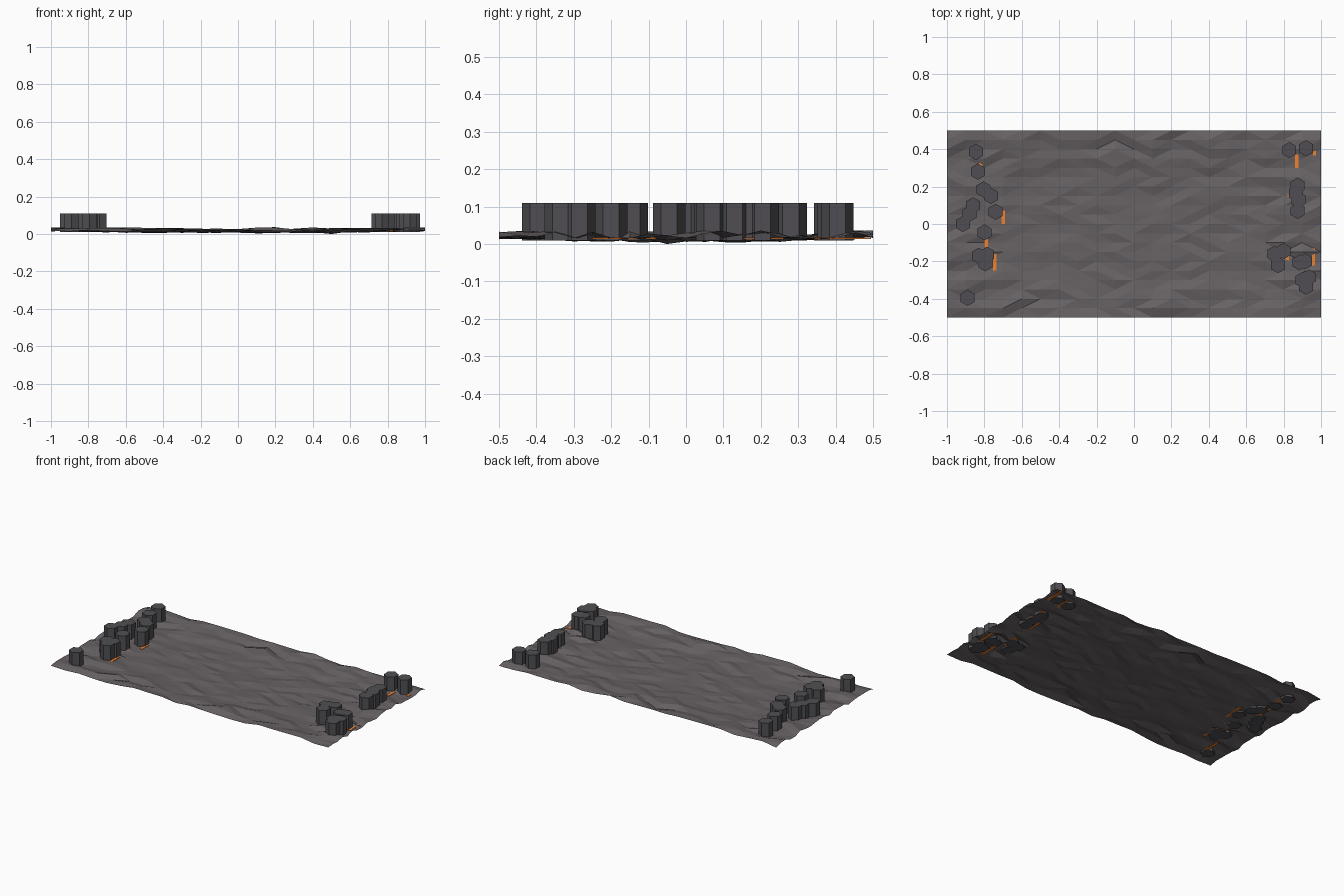
import bpy, bmesh, random
from math import pi
from mathutils import Vector, noise

if "Cube" in bpy.data.objects:
    bpy.data.objects.remove(bpy.data.objects["Cube"])

random.seed(4)

def material(name, rgb):
    m = bpy.data.materials.new(name)
    m.diffuse_color = (*rgb, 1)
    m.use_nodes = True
    m.node_tree.nodes["Principled BSDF"].inputs["Base Color"].default_value = m.diffuse_color
    return m

rock = material("ground_rock", (0.135, 0.12, 0.125))
basalt = material("column_basalt", (0.08, 0.076, 0.084))
glow = material("lava_glow", (0.85, 0.22, 0.03))

def finish(name, bm, mat):
    me = bpy.data.meshes.new(name)
    bm.to_mesh(me)
    bm.free()
    me.materials.append(mat)
    ob = bpy.data.objects.new(name, me)
    bpy.context.collection.objects.link(ob)
    return ob

# Uneven ground sheet: calm in the middle, rougher and higher at the rim
bm = bmesh.new()
bmesh.ops.create_grid(bm, x_segments=20, y_segments=20, size=1)
for v in bm.verts:
    v.co.y *= 0.5
    rim = max((abs(v.co.x) - 0.6) / 0.4, (abs(v.co.y) - 0.25) / 0.25, 0)
    rim = min(rim * 1.4, 1)
    bump = random.uniform(-1, 1)
    swell = noise.noise(Vector((v.co.x * 3, v.co.y * 5, 2)))
    z = 0.011 + 0.013 * rim + (0.006 + 0.006 * rim) * bump + 0.004 * swell
    v.co.z = min(max(z, 0.003), 0.04)
min(bm.verts, key=lambda v: v.co.z).co.z = 0
bmesh.ops.triangulate(bm, faces=bm.faces[:])
finish("ground", bm, rock)

# Hexagonal columns clustered at both ends
left = [(-.845, .385), (-.835, .28), (-.805, .185), (-.765, .15), (-.86, .10),
        (-.88, .055), (-.915, 0), (-.74, .065), (-.80, -.045),
        (-.83, -.17), (-.785, -.165), (-.795, -.21), (-.89, -.395)]
right = [(.83, .395), (.92, .405), (.875, .205), (.865, .165), (.88, .13),
         (.875, .07), (.75, -.16), (.80, -.145), (.77, -.22),
         (.885, -.205), (.915, -.2), (.935, -.285), (.9, -.3), (.92, -.335)]
for i, (x, y) in enumerate(left + right):
    bpy.ops.mesh.primitive_cylinder_add(vertices=6, radius=0.043, depth=0.10,
                                        location=(x, y, 0.06))
    ob = bpy.context.object
    ob.name = f"basalt_column_{i + 1}"
    ob.data.materials.append(basalt)

# Thin lava cracks lying just under the ground around the columns
cracks = [(-.70, .065, .13), (-.79, -.14, .12), (-.745, -.21, .10), (-.84, .19, .16),
          (-.86, -.33, .12), (-.82, .34, .12), (.87, .37, .14), (.965, .43, .13),
          (.90, .20, .12), (.83, .10, .14), (.82, -.14, .12), (.96, -.19, .12),
          (.85, -.30, .14)]
for i, (x, y, length) in enumerate(cracks):
    bpy.ops.mesh.primitive_cube_add(size=1, location=(x, y, 0.016))
    ob = bpy.context.object
    ob.name = f"lava_crack_{i + 1}"
    ob.scale = (0.018, length, 0.004)
    ob.data.materials.append(glow)
